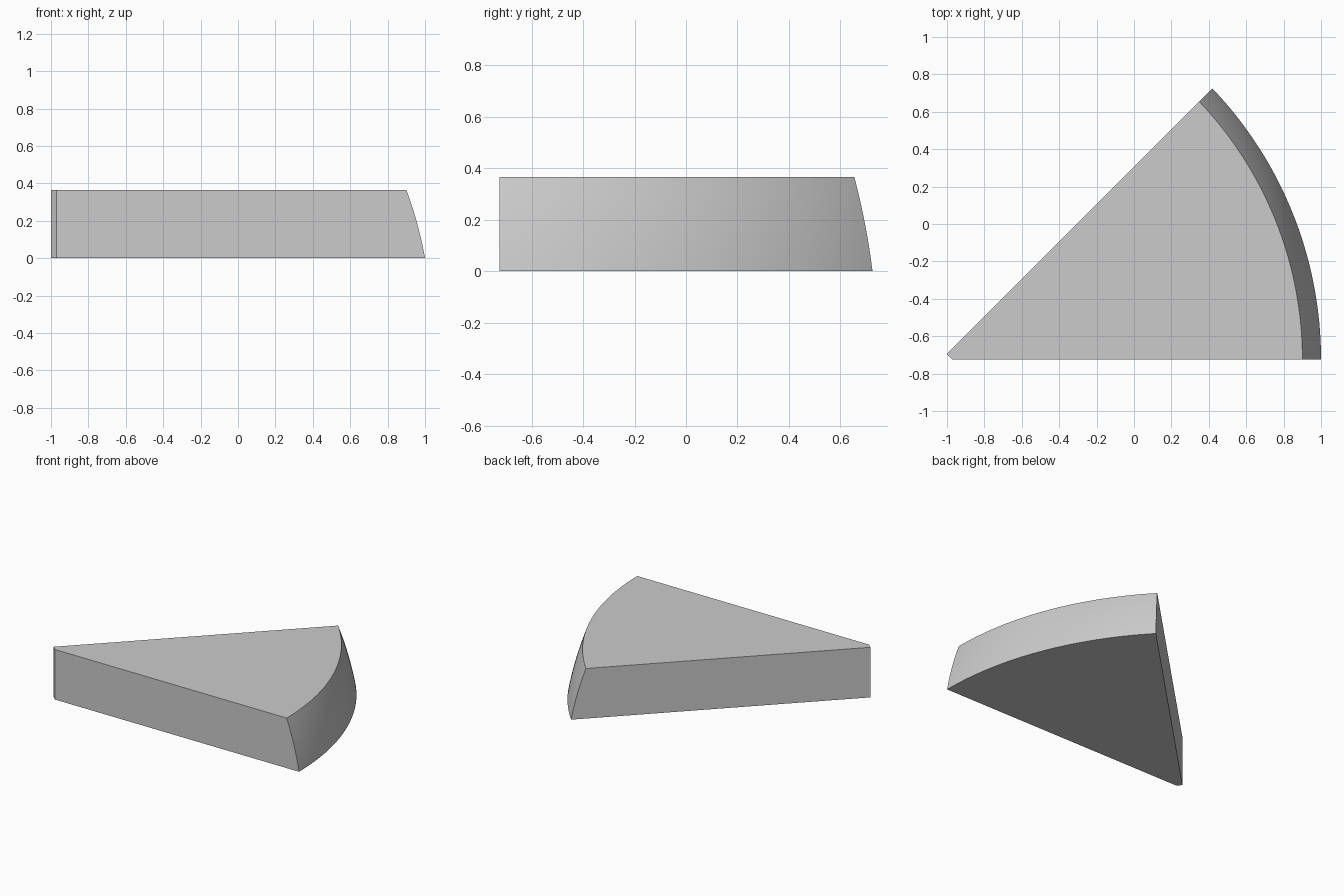
import bpy
import bmesh
from math import asin, cos, sin, sqrt, pi, radians

cube = bpy.data.objects.get("Cube")
if cube:
    bpy.data.objects.remove(cube, do_unlink=True)

HEIGHT = 0.365
CX, CY = -1.1, -0.725        # axis of the rounded rim
BASE_RADIUS = 2.1
DROP = 0.377                 # sphere centre below the base
SPHERE = sqrt(BASE_RADIUS ** 2 + DROP ** 2)
OFFSET = -0.07               # slanted side misses the rim axis slightly
LEVELS, STEPS = 12, 48

stone = bpy.data.materials.new("plain grey")
stone.use_nodes = True
grey = (0.6, 0.6, 0.6, 1)
stone.diffuse_color = grey
stone.node_tree.nodes["Principled BSDF"].inputs["Base Color"].default_value = grey


def outline(z):
    """Blunt tip followed by the rim arc at one height."""
    r = sqrt(SPHERE ** 2 - (z + DROP) ** 2)
    end = pi / 4 + asin(OFFSET / (r * sqrt(2)))
    points = [(-1, -0.695, z), (-0.97, CY, z)]
    for i in range(STEPS + 1):
        a = end * i / STEPS
        points.append((CX + r * cos(a), CY + r * sin(a), z))
    return points


# Wedge: stacked outlines joined by side faces and closed by flat caps
bm = bmesh.new()
rings = [[bm.verts.new(p) for p in outline(HEIGHT * k / LEVELS)]
         for k in range(LEVELS + 1)]
count = len(rings[0])
for low, high in zip(rings, rings[1:]):
    for i in range(2, count - 1):
        bm.faces.new((low[i], low[i + 1], high[i + 1], high[i]))

# Flat sides, each a single face
left_edge = [ring[-1] for ring in rings]
front_edge = [ring[2] for ring in rings]
tip_low, tip_high = rings[0], rings[-1]
bm.faces.new([tip_low[1]] + front_edge + [tip_high[1]])
bm.faces.new([tip_low[0]] + left_edge + [tip_high[0]])
bm.faces.new((tip_low[0], tip_low[1], tip_high[1], tip_high[0]))
bm.faces.new(rings[-1])
bm.faces.new(rings[0][::-1])
loose = [v for v in bm.verts if not v.link_faces]
bmesh.ops.delete(bm, geom=loose, context='VERTS')
bmesh.ops.recalc_face_normals(bm, faces=bm.faces)

mesh = bpy.data.meshes.new("wedge_slab")
bm.to_mesh(mesh)
bm.free()
mesh.materials.append(stone)
wedge = bpy.data.objects.new("wedge_slab", mesh)
bpy.context.collection.objects.link(wedge)

bpy.ops.object.select_all(action='DESELECT')
wedge.select_set(True)
bpy.context.view_layer.objects.active = wedge
bpy.ops.object.shade_smooth_by_angle(angle=radians(30))
